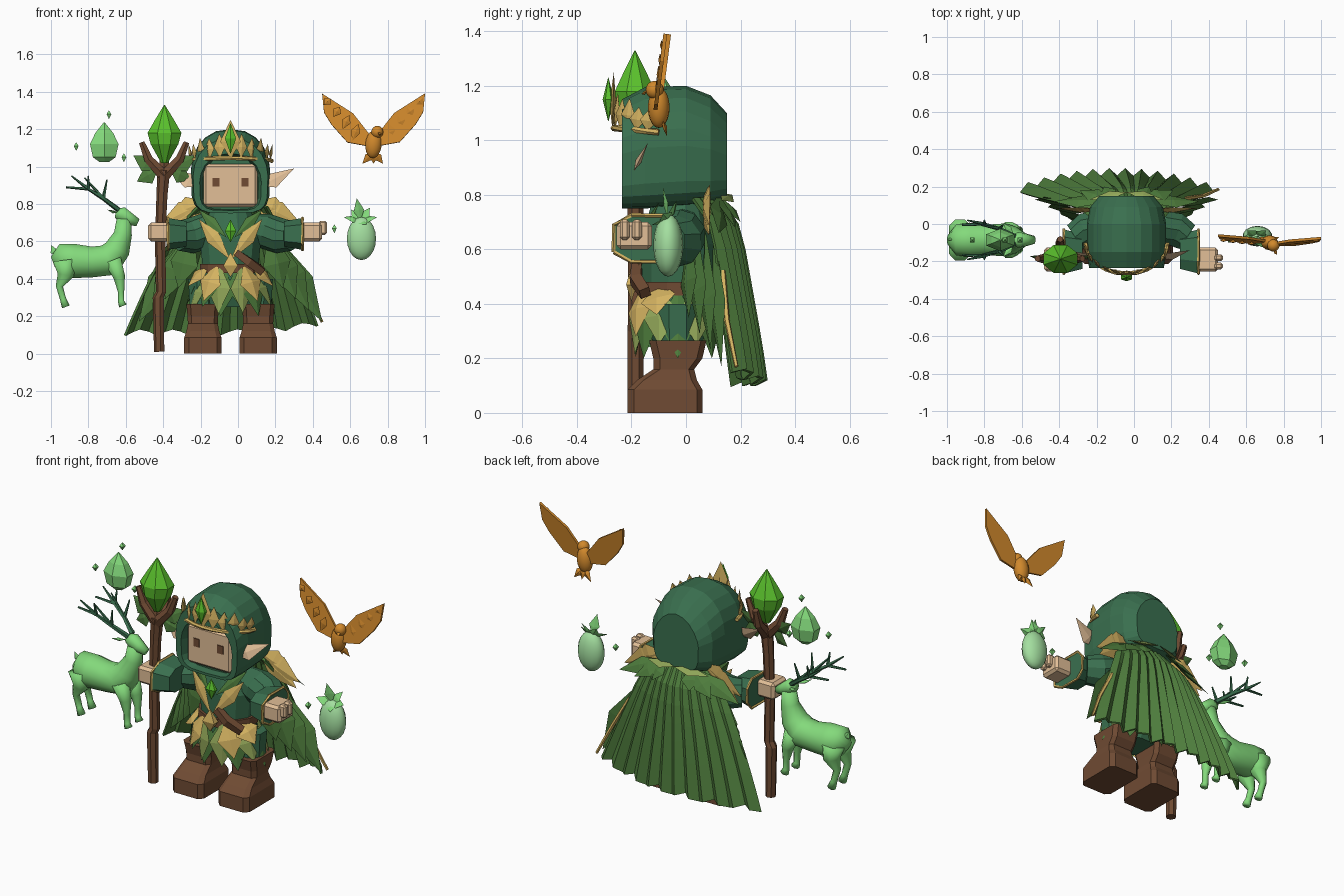
import bpy, bmesh, math
from mathutils import Vector as V

if "Cube" in bpy.data.objects:
    bpy.data.objects.remove(bpy.data.objects["Cube"])


def mat(name, *rgb):
    m = bpy.data.materials.new(name)
    m.use_nodes = True
    m.diffuse_color = (*rgb, 1)
    m.node_tree.nodes["Principled BSDF"].inputs["Base Color"].default_value = (*rgb, 1)
    return m


TEAL = mat("hood green", .042, .16, .078)
LEAF = mat("cape green", .075, .2, .045)
LIGHT = mat("young leaf green", .29, .39, .1)
SKIN = mat("skin", .76, .52, .31)
BROWN = mat("brown leather and wood", .16, .07, .033)
GOLD = mat("pale gold", .66, .45, .12)
AMBER = mat("bird amber", .64, .25, .025)
MINT = mat("spirit green", .23, .7, .2)
GEM = mat("gem green", .1, .52, .025)
PALE = mat("pale fruit green", .37, .74, .35)
CX = -.04


def build(name, verts, faces, m, smooth=False):
    bm = bmesh.new()
    vs = [bm.verts.new(v) for v in verts]
    for f in faces:
        bm.faces.new([vs[i] for i in f])
    bmesh.ops.recalc_face_normals(bm, faces=bm.faces)
    for f in bm.faces:
        f.smooth = smooth
    me = bpy.data.meshes.new(name)
    bm.to_mesh(me)
    bm.free()
    me.materials.append(m)
    ob = bpy.data.objects.new(name, me)
    bpy.context.collection.objects.link(ob)
    return ob


def loft(name, rings, m, smooth=False):
    n = len(rings[0])
    verts = [p for r in rings for p in r]
    faces = [(k * n + i, k * n + (i + 1) % n, (k + 1) * n + (i + 1) % n, (k + 1) * n + i)
             for k in range(len(rings) - 1) for i in range(n)]
    faces += [tuple(range(n)), tuple(range(len(verts) - n, len(verts)))]
    return build(name, verts, faces, m, smooth)


def tube(name, pts, m, sides=8, smooth=False, axis=None):
    ps, rings = [V(p[:3]) for p in pts], []
    up = V(axis or (0, 0, 1 if ps[-1].z >= ps[0].z else -1))
    for i, p in enumerate(ps):
        d = ps[min(i + 1, len(ps) - 1)] - ps[max(i - 1, 0)]
        q = up.rotation_difference(d)
        flat = V((0, 1, 0)) if axis else V((1, 0, 0))
        rings.append([p + q @ (math.cos(a) * flat + math.sin(a) * up.cross(flat)) * pts[i][3]
                      for a in (math.tau * (k + .5) / sides for k in range(sides))])
    return loft(name, rings, m, smooth)


def stack(name, rings, m, sides=12, x=CX, y=-.03):
    return loft(name, [[(x + rx * math.cos(a), y + ry * math.sin(a), z)
                        for a in (math.tau * (k + .5) / sides for k in range(sides))]
                       for z, rx, ry in rings], m)


def ball(name, loc, size, m, rot=0, seg=14):
    bpy.ops.mesh.primitive_uv_sphere_add(segments=seg, ring_count=10, location=loc, rotation=(0, rot, 0))
    ob = bpy.context.object
    ob.name, ob.scale = name, size
    ob.data.materials.append(m)
    bpy.ops.object.shade_smooth()


def box(name, lo, hi, m, bevel=.0):
    a, b = V(lo), V(hi)
    bpy.ops.mesh.primitive_cube_add(size=1, location=(a + b) / 2)
    ob = bpy.context.object
    ob.name, ob.scale = name, b - a
    bpy.ops.object.transform_apply(location=False, rotation=False)
    ob.data.materials.append(m)
    if bevel:
        mod = ob.modifiers.new("bevel", "BEVEL")
        mod.width, mod.segments = bevel, 1


def gem(name, loc, r, down, up, m, sides=6, flat=1):
    stack(name, [(loc[2] - down, .001, .001), (loc[2], r, r * flat), (loc[2] + up, .001, .001)],
          m, sides, loc[0], loc[1])


def leaf(name, base, tip, width, m, normal=(0, -1, 0), mid=.45):
    b, t, n = V(base), V(tip), V(normal).normalized()
    side = (t - b).cross(n).normalized() * width / 2
    c = b.lerp(t, mid)
    verts = [b, c + side, t, c - side, c + n * width * .12, c - n * .012]
    build(name, verts, [(i, (i + 1) % 4, k) for i in range(4) for k in (4, 5)], m)


# Hood: arched rings swept from the rim to the flat back, peaked towards the back
def arch(y, hw, zb, zt):
    zc, out = (zb + zt) / 2, []
    for k in range(20):
        a = math.tau * k / 20
        c, s = math.cos(a), math.sin(a)
        ex, ez = (.85 + max(0, y), 1.05 + 2 * max(0, y)) if s > 0 else (.45, .45)
        out.append((CX + hw * math.copysign(abs(c) ** ex, c), y,
                    zc + (zt - zb) / 2 * math.copysign(abs(s) ** ez, s)))
    return out


loft("hood", [arch(*r) for r in [
    (-.19, .15, .77, 1.06), (-.235, .165, .765, 1.07), (-.235, .2, .75, 1.15), (-.15, .212, .75, 1.195),
    (0, .212, .76, 1.2), (.09, .195, .77, 1.165), (.15, .145, .79, 1.1)]], TEAL)
box("face", (-.185, -.215, .785), (.105, -.1, 1.015), SKIN, .015)
for s in (-1, 1):
    x = CX + s * .077
    box("eye", (x - .019, -.22, .893), (x + .019, -.214, .94), BROWN)
    leaf("ear", (CX + s * .17, -.19, .895), (CX + s * .34, -.14, .99), .09, SKIN, (0, -.9, .4), .3)

# Crown: thin band, leaf points and a centre jewel
angles = [math.pi * k / 12 for k in range(13)]
band = [V((CX + .22 * math.cos(a), -.1 - .165 * math.sin(a), 1.03 + .015 * math.sin(a))) for a in angles]
tube("crown_band", [(*p, .012) for p in band], GOLD, 6)
for i in range(1, 12):
    p = band[i]
    out = V((p.x - CX, p.y + .1, 0))
    h = .05 + .07 * math.sin(angles[i])
    leaf("crown_point", p, p + V((out.x * .05, .01, h + .015 * (i % 2))), .065, GOLD, out)
leaf("crown_crest", (CX, -.27, 1.04), (CX, -.265, 1.25), .11, GOLD)
gem("crown_jewel", (CX, -.285, 1.15), .035, .08, .08, GEM, 6, .6)

# Tunic, belt, sash and boots
stack("tunic", [(.25, .15, .09), (.36, .17, .135), (.47, .155, .135), (.62, .17, .14), (.77, .11, .1)], TEAL)
stack("belt", [(.43, .17, .15), (.48, .17, .15)], BROWN)
tube("sash", [(-.01, -.18, .54, .025), (.06, -.185, .49, .03), (.13, -.15, .44, .028)], BROWN, 4)
for s in (-1, 1):
    x = CX + s * .148
    rings = [(0, .1, -.215, .06), (.085, .1, -.215, .06), (.12, .088, -.18, .04), (.16, .08, -.12, .03),
             (.2, .082, -.12, .06), (.265, .088, -.135, .075)]
    loft("boot", [[(x + hx * w, y0 if v < 0 else y1, z) if not c else
                   (x + hx * w, (y0 + .025) if v < 0 else (y1 - .02), z)
                   for w, v, c in ((-.75, -1, 0), (.75, -1, 0), (1, -1, 1), (1, 1, 1),
                                   (.75, 1, 0), (-.75, 1, 0), (-1, 1, 1), (-1, -1, 1))]
                  for z, hx, y0, y1 in rings], BROWN)
    stack("leg", [(.24, .075, .08), (.4, .085, .085)], TEAL, 8, x)

# Leaf skirt: green all around, young leaves and gold over the front
for k in range(14):
    a = math.tau * k / 14
    c, s = math.cos(a), math.sin(a)
    leaf("skirt_leaf", (CX + .15 * c, -.03 + .13 * s, .46), (CX + .24 * c, -.03 + .16 * s, .2 + .05 * (k % 2)),
         .14, LIGHT if k in (1, 6, 8, 13) else LEAF, (c, s, .2), .5)
for a, h, m in ((-.5, .215, LIGHT), (.5, .215, LIGHT), (-1.15, .36, GOLD), (-.62, .28, GOLD),
                (.62, .28, GOLD), (1.15, .36, GOLD)):
    c, s = math.sin(a), -math.cos(a)
    r, turn = (.18, .55) if m is LIGHT else (.19, 1)
    leaf("front_skirt_leaf", (CX + .12 * c, -.04 + .14 * s, .48),
         (CX + .25 * c * turn, -.03 + r * s, h), .14, m, (c, s, .2), .5)
gem("belt_ornament", (CX, -.2, .47), .055, .06, .07, GOLD, 4, .5)
gem("chest_gem", (CX, -.19, .655), .035, .06, .06, GEM, 6, .6)

# Sleeves, cuffs, hands and mantle leaves
for s in (-1, 1):
    ax = -.015

    def at(x, y, z, *r):
        return (ax + s * x, y, z, *r)
    tube("sleeve", [at(.07, -.01, .68, .07), at(.16, -.02, .655, .095), at(.24, -.03, .63, .095),
                    at(.3, -.07, .63, .08)], TEAL, 10, axis=(s, 0, 0))
    cuff = [[at(x, -.14 + dy * k, .64 + dz * k) for dy, dz in
             ((-.125, -.05), (-.125, .05), (-.06, .085), (.07, .085), (.11, .04), (.11, -.04), (.07, -.085), (-.06, -.085))]
            for x, k in ((.26, .8), (.36, 1))]
    loft("cuff", cuff, TEAL)
    rim = [V(p) for p in cuff[1]]
    tube("cuff_trim", [(*p, .008) for p in rim + rim[:1]], GOLD, 5, axis=(1, 0, 0))
    x0, x1 = sorted((ax + s * .35, ax + s * .465))
    box("hand", (x0, -.255, .6), (x1, -.125, .7), SKIN, .015)
    if s > 0:
        for y in (-.225, -.18):
            box("finger", (.43, y - .018, .635), (.475, y + .018, .71), SKIN, .01)
    leaf("chest_leaf", (CX + s * .17, -.13, .72), (CX, -.19, .5), .08, GOLD, (s * .3, -1, .2))
    leaf("chest_leaf_upper", (CX + s * .17, -.1, .77), (CX + s * .02, -.18, .62), .06, LEAF, (s * .3, -1, .3))
    for dx, dz in ((.36, .65), (.38, .69), (.32, .74)):
        leaf("mantle_leaf", (CX + s * .12, .07, .815), (CX + s * dx, .085, dz), .13, GOLD, (s * .1, -1, .15), .5)
    for dx, dz, y in ((.39, .66, .12), (.25, .68, .18), (.12, .7, .2)):
        leaf("mantle_leaf_back", (CX + s * .08, .12, .8), (CX + s * dx, y, dz), .1, LEAF, (s * .3, .7, .5), .55)
    leaf("collar_leaf", (CX, .17, .8), (CX + s * .2, .13, .78), .06, LIGHT, (0, .6, .8))
    for k in range(4):
        leaf("side_leaf", (CX + s * .2, .1 - .03 * k, .68), (CX + s * (.49 - .07 * k), .13 - .04 * k, .17 + .06 * k),
             .16, LEAF, (s * .4, -1, 0), .6)

# Pleated cape with a jagged hem
cols, rows = 24, 7


def cape_point(i, j):
    u, v = 2 * i / cols - 1, j / rows
    fold = (.025 if i % 2 else -.015) * min(1, v + .2)
    hem = (.02 * (i % 2) + .03 * (i % 4 == 2) + .05 * u * u * (u > 0)) * v
    return (-.03 - .06 * v + u * (.19 + .33 * v ** (.9 if u > 0 else .7)),
            .12 + .06 * min(1, v * 6) + .095 * v - .09 * u * u + fold, .79 - .69 * v + hem)


cape = build("cape", [cape_point(i, j) for j in range(rows + 1) for i in range(cols + 1)],
             [(j * (cols + 1) + i, j * (cols + 1) + i + 1, (j + 1) * (cols + 1) + i + 1, (j + 1) * (cols + 1) + i)
              for j in range(rows) for i in range(cols)], LEAF)
cape.modifiers.new("thickness", "SOLIDIFY").thickness = .014
tube("cape_branch", [(.27, .135, .52, .011), (.37, .15, .34, .011), (.45, .185, .17, .008)], GOLD, 5)

# Staff with forked head, gem and leaves
tube("staff", [(-.42, -.185, .01, .029), (-.425, -.185, .3, .031), (-.41, -.185, .33, .029), (-.415, -.185, .6, .029),
               (-.405, -.185, .85, .031), (-.395, -.185, .98, .036)], BROWN, 7)
for dx, dy in ((-.12, 0), (.12, 0), (0, .08)):
    tube("staff_fork", [(-.395, -.185, .95, .035), (-.395 + dx * .7, -.185 + dy, 1.04, .027),
                        (-.395 + dx, -.185 + dy * 1.3, 1.13, .017)], BROWN, 6)
stack("staff_gem", [(1.02, .02, .02), (1.12, .08, .075), (1.18, .098, .08), (1.25, .055, .045), (1.33, .002, .002)],
      GEM, 8, -.393, -.187)
for bx, tx, tz in ((-.43, -.56, 1.06), (-.43, -.54, .92), (-.36, -.22, 1.06), (-.36, -.25, .93)):
    leaf("staff_leaf", (bx, -.19, .98), (tx, -.17, tz), .1, LEAF, (0, -1, .3))

# Spirit deer
DY = -.085
tube("deer_body", [(-.99, DY, .49, .03), (-.95, DY, .505, .085), (-.88, DY, .495, .095), (-.78, DY, .49, .085),
                   (-.69, DY, .5, .09), (-.645, DY, .56, .072), (-.615, DY, .64, .05), (-.61, DY, .72, .04)],
     MINT, 12, True)
tube("deer_head", [(-.655, DY, .75, .025), (-.62, DY, .745, .042), (-.58, DY, .72, .035), (-.535, DY, .7, .022)],
     MINT, 10, True)
leaf("deer_tail", (-.97, DY, .52), (-1, DY, .58), .04, MINT)
for s in (-1, 1):
    y = DY + s * .05
    tube("deer_front_leg", [(-.67, y, .5, .05), (-.635, y, .41, .034), (-.625, y, .33, .018), (-.625, y, .28, .018),
                            (-.615, y, .255, .024)], MINT, 8, True)
    tube("deer_back_leg", [(-.93, y, .5, .065), (-.92, y, .42, .048), (-.955, y, .36, .021), (-.935, y, .29, .018),
                           (-.92, y, .25, .024)], MINT, 8, True)
    leaf("deer_ear", (-.645, DY + s * .03, .755), (-.7, DY + s * .09, .77), .035, MINT, (0, 0, 1))
    horn = [V((-.64, DY + s * .02, .77)), V((-.72, DY + s * .06, .83)), V((-.8, DY + s * .085, .88)),
            V((-.92, DY + s * .08, .89))]
    tube("antler", [(*p, .015 - .003 * i) for i, p in enumerate(horn)], TEAL, 5)
    for p, dx, dz in ((horn[1], .02, .1), (horn[1], -.1, .11), (horn[2], -.09, .07), (horn[2], .0, .07)):
        tube("antler_tine", [(*p, .011), (p.x + dx, p.y + s * .02, p.z + dz, .004)], TEAL, 5)

# Floating crystal and shards
stack("crystal", [(1.025, .03, .025), (1.05, .07, .05), (1.12, .088, .06), (1.18, .055, .04), (1.235, .004, .004)],
      MINT, 6, -.715, -.085)
for x, z in ((-.69, 1.28), (-.865, 1.11), (-.61, 1.05), (.515, .67)):
    gem("shard", (x, -.085, z), .018, .025, .02, MINT, 4)

# Floating fruit with leaf crown
ball("fruit", (.66, -.065, .615), (.08, .055, .115), PALE)
for dx, dy, dz in ((-.09, -.02, .02), (.09, -.02, .02), (-.02, -.02, .12), (.05, .03, .07), (-.05, .03, .06), (.03, -.06, -.02)):
    leaf("fruit_leaf", (.655, -.065, .71), (.655 + dx, -.065 + dy, .71 + dz), .06, MINT, (0, -.6, .8))

# Amber bird
ball("bird_body", (.725, -.1, 1.12), (.045, .04, .075), AMBER, .1)
ball("bird_head", (.745, -.115, 1.185), (.033, .033, .033), AMBER)
leaf("bird_beak", (.75, -.14, 1.185), (.765, -.165, 1.17), .02, AMBER, (0, 0, 1))
for dx in (-.06, 0, .05):
    leaf("bird_tail", (.725, -.09, 1.08), (.725 + dx, -.07, 1.015), .045, AMBER)
for s in (-1, 1):
    outline = [(.02, 1.17), (.11, 1.285), (.275, 1.39), (.265, 1.29), (.225, 1.225), (.14, 1.13), (.03, 1.11)]
    wing = build("bird_wing", [(.725 + s * x, -.1 + .13 * (z - 1.15), z) for x, z in outline],
                 [tuple(range(len(outline)))], AMBER)
    wing.modifiers.new("thickness", "SOLIDIFY").thickness = .014
    for k in range(4):
        x, z = .08 + .05 * k, 1.17 + .045 * k
        leaf("wing_feather", (.725 + s * x, -.11 + .13 * (z - 1.15), z + .06),
             (.725 + s * (x + .035), -.11 + .13 * (z - 1.15), z - .035 + .02 * k), .05, AMBER)
